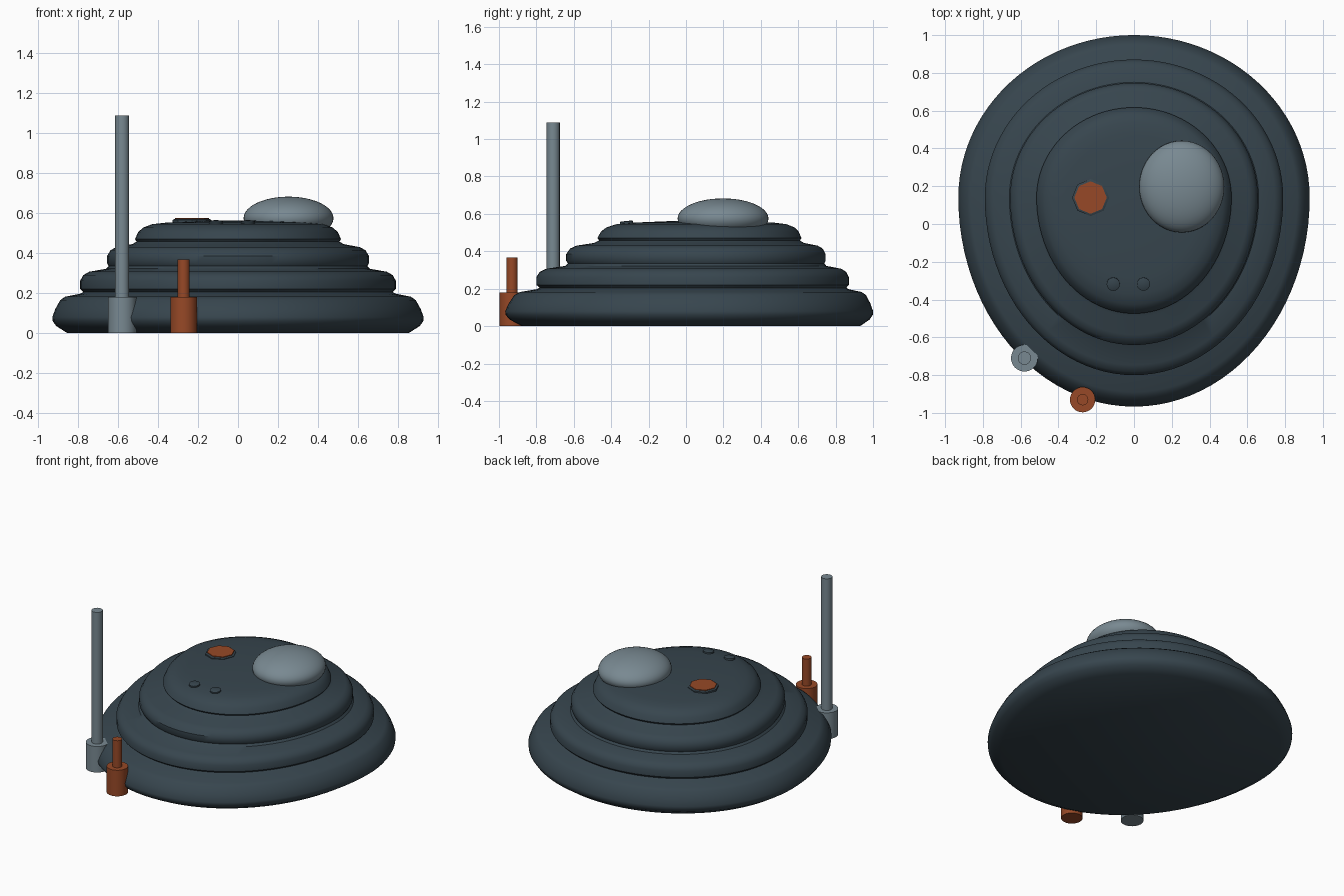
import bpy
import bmesh
from math import sin, cos, pi, radians
from mathutils import Matrix

cube = bpy.data.objects.get("Cube")
if cube:
    bpy.data.objects.remove(cube, do_unlink=True)


def make_material(name, rgb):
    mat = bpy.data.materials.new(name)
    mat.use_nodes = True
    mat.diffuse_color = (*rgb, 1)
    mat.node_tree.nodes["Principled BSDF"].inputs["Base Color"].default_value = (*rgb, 1)
    return mat


slate = make_material("dark_slate", (0.038, 0.06, 0.076))
grey = make_material("blue_grey", (0.19, 0.25, 0.285))
rust = make_material("rust_orange", (0.31, 0.066, 0.02))


def finish(bm, name, mat, angle=35):
    bmesh.ops.recalc_face_normals(bm, faces=bm.faces[:])
    mesh = bpy.data.meshes.new(name)
    bm.to_mesh(mesh)
    bm.free()
    mesh.materials.append(mat)
    obj = bpy.data.objects.new(name, mesh)
    bpy.context.collection.objects.link(obj)
    bpy.ops.object.select_all(action='DESELECT')
    obj.select_set(True)
    bpy.context.view_layer.objects.active = obj
    bpy.ops.object.shade_smooth_by_angle(angle=radians(angle))
    return obj


def loft(name, profile, mat, outline, centre=(0, 0), segments=32):
    """Stack scaled copies of an outline along a (radius, height) profile."""
    bm = bmesh.new()
    rings = []
    for r, z in profile:
        ring = []
        for i in range(segments):
            x, y = outline(2 * pi * i / segments)
            ring.append(bm.verts.new((centre[0] + r * x, centre[1] + r * y, z)))
        rings.append(ring)
    for low, high in zip(rings, rings[1:]):
        for i in range(segments):
            j = (i + 1) % segments
            bm.faces.new((low[i], low[j], high[j], high[i]))
    bm.faces.new(rings[0][::-1])
    bm.faces.new(rings[-1])
    return finish(bm, name, mat)


def circle(a):
    return cos(a), sin(a)


def egg(a):
    # rounder at the back, drawn out towards the front
    return cos(a), sin(a) * (0.925 if sin(a) > 0 else 1.19)


# Stepped egg-shaped hull: four rounded tiers and a shallow crown
hull_profile = [
    (0.855, 0), (0.91, 0.035), (0.928, 0.06), (0.93, 0.08), (0.915, 0.12),
    (0.89, 0.165), (0.865, 0.182), (0.79, 0.197),
    (0.775, 0.205), (0.79, 0.22), (0.79, 0.262), (0.775, 0.29), (0.745, 0.307),
    (0.66, 0.322), (0.648, 0.335), (0.656, 0.35), (0.656, 0.385), (0.638, 0.415), (0.61, 0.43),
    (0.53, 0.445), (0.507, 0.458), (0.516, 0.47), (0.5, 0.505), (0.475, 0.528),
    (0.43, 0.545), (0.36, 0.553), (0.2, 0.561), (0.03, 0.564),
]
loft("hull", hull_profile, slate, egg, (0, 0.14), 96)

# Offset dome
bm = bmesh.new()
bmesh.ops.create_uvsphere(
    bm, u_segments=48, v_segments=24, radius=1,
    matrix=Matrix.Translation((0.253, 0.198, 0.575)) @ Matrix.Diagonal((0.225, 0.243, 0.108, 1)))
finish(bm, "dome", grey)

# Octagonal hatch with its dark surround
loft("hatch_rim", [(0.098, 0.54), (0.098, 0.566), (0.09, 0.57)], slate, circle, (-0.23, 0.14), 8)
loft("hatch", [(0.086, 0.55), (0.086, 0.575)], rust, circle, (-0.23, 0.14), 8)

# Pair of small buttons on the front of the crown
for side, x in (("right", -0.11), ("left", 0.05)):
    button = loft("button_" + side, [(0.035, -0.02), (0.035, 0.006), (0.03, 0.009)],
                  slate, circle, segments=16)
    button.location = (x, -0.318, 0.553)
    button.rotation_euler.x = radians(6)

# Posts standing in round sockets beside the hull
for name, mat, spot, socket, rod, top in (
        ("tall_post", grey, (-0.58, -0.71), 0.071, 0.035, 1.09),
        ("short_post", rust, (-0.272, -0.93), 0.067, 0.03, 0.367)):
    loft(name, [(socket, 0), (socket, 0.18), (rod, 0.18), (rod, top)], mat, circle, spot)
